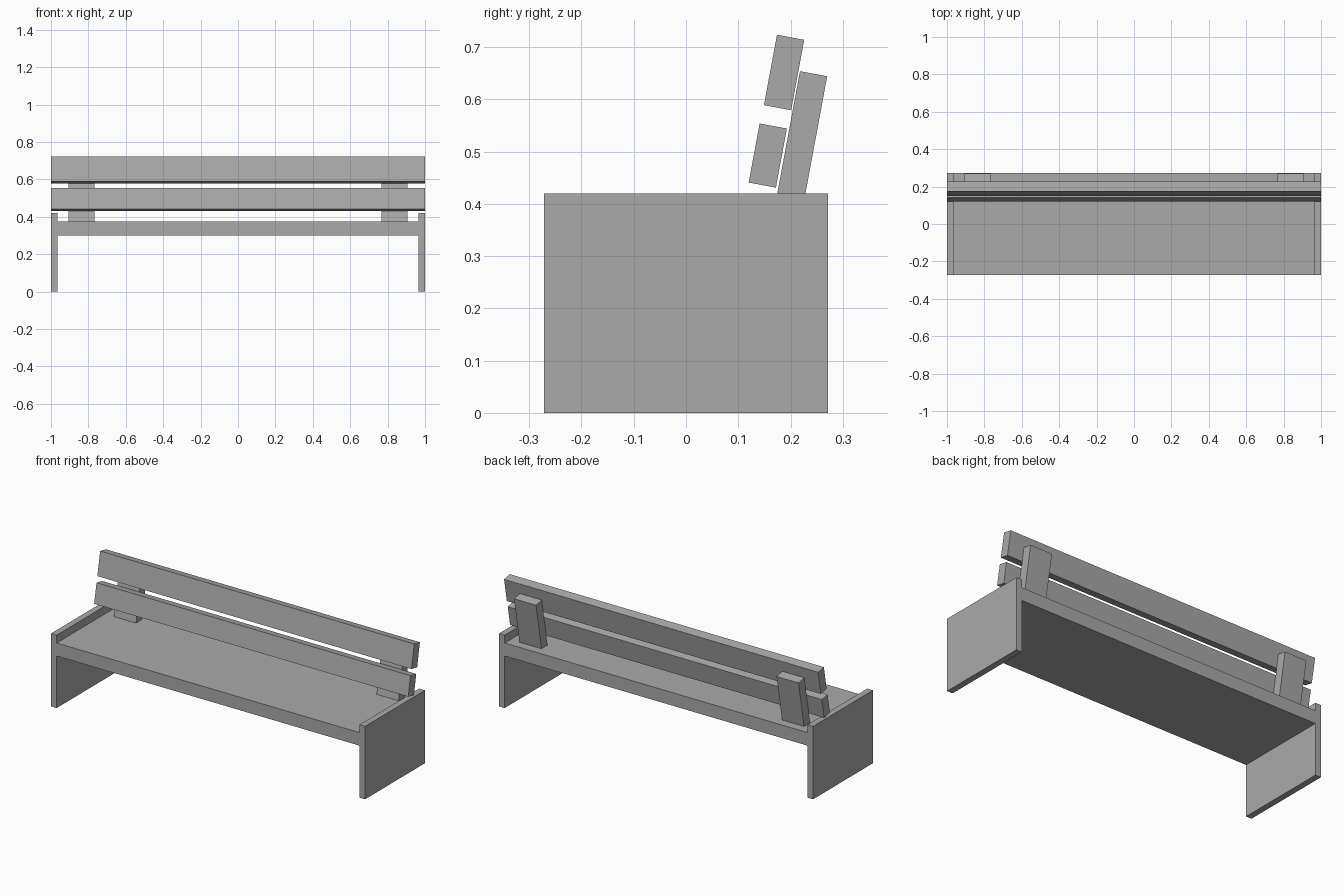
import bpy
import bmesh
from math import radians
from mathutils import Matrix, Vector

cube = bpy.data.objects.get("Cube")
if cube:
    bpy.data.objects.remove(cube, do_unlink=True)

# Single grey finish
GREY = (0.4, 0.4, 0.4, 1.0)
grey = bpy.data.materials.new("grey")
grey.use_nodes = True
grey.diffuse_color = GREY
grey.node_tree.nodes["Principled BSDF"].inputs["Base Color"].default_value = GREY

LEAN = radians(-10.5)


def board(name, centre, size, lean=0.0):
    """A flat-faced board, leaned backwards about the x axis."""
    bm = bmesh.new()
    bmesh.ops.create_cube(bm, size=1.0)
    bmesh.ops.scale(bm, vec=Vector(size), verts=bm.verts)
    bmesh.ops.transform(bm, matrix=Matrix.Rotation(lean, 4, "X"), verts=bm.verts)
    mesh = bpy.data.meshes.new(name)
    bm.to_mesh(mesh)
    bm.free()
    mesh.materials.append(grey)
    obj = bpy.data.objects.new(name, mesh)
    obj.location = centre
    bpy.context.collection.objects.link(obj)
    return obj


# Seat plank between the two end panels
board("seat", (0, 0, 0.337), (1.93, 0.544, 0.075))

# End panels and leaning back posts, one per side
for side, x in (("left", 1), ("right", -1)):
    board(side + "_end_panel", (x * 0.982, 0, 0.21), (0.036, 0.544, 0.42))
    board(side + "_back_post", (x * 0.836, 0.218, 0.508),
          (0.14, 0.053, 0.287), LEAN)

# Back slats on the front of the posts
board("lower_back_slat", (0, 0.1565, 0.4925), (2, 0.053, 0.115), LEAN)
board("upper_back_slat", (0, 0.1877, 0.6515), (2, 0.053, 0.137), LEAN)
